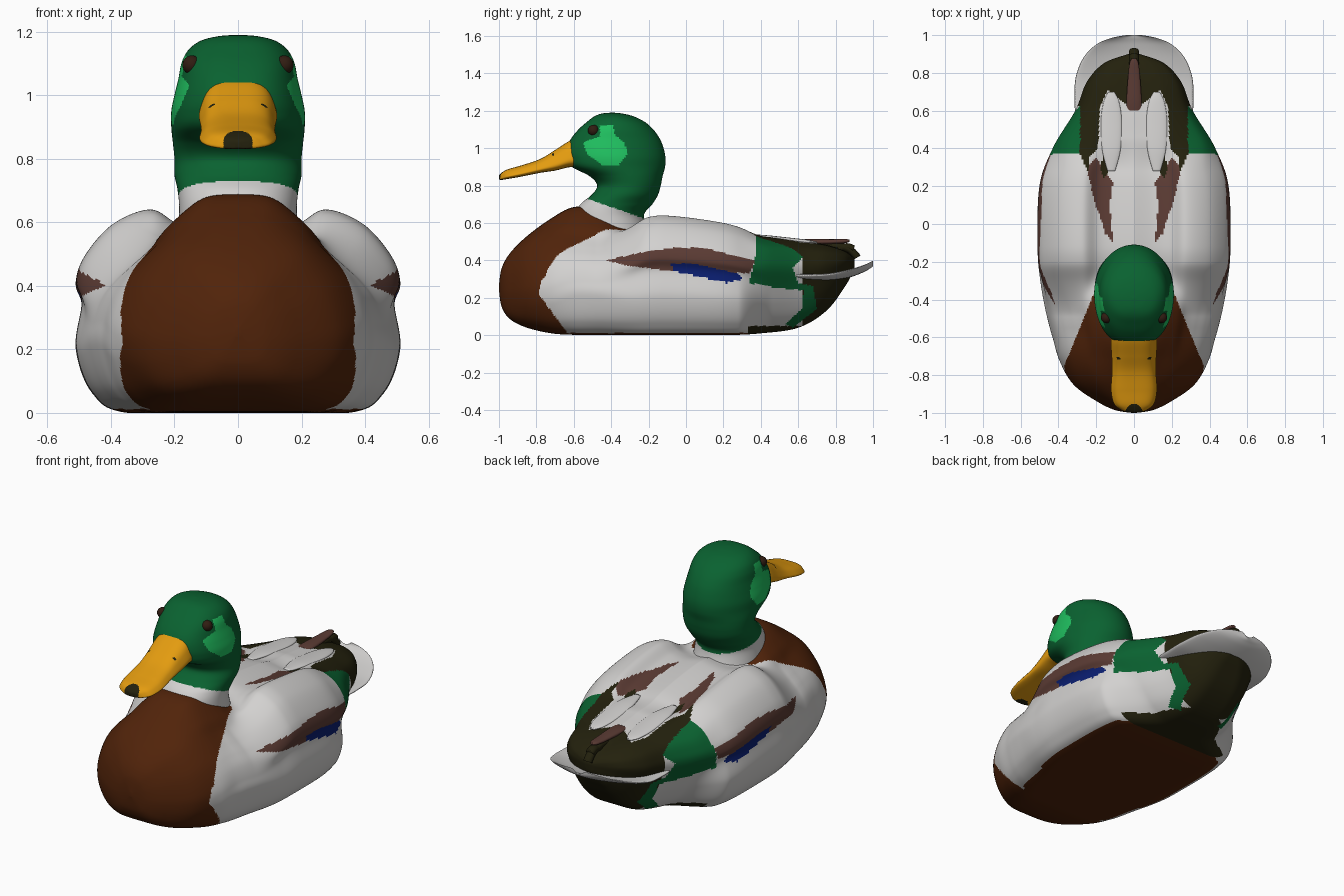
import bpy, bmesh, math

if "Cube" in bpy.data.objects:
    bpy.data.objects.remove(bpy.data.objects["Cube"])

# Colours
COLOURS = {
    "soft_white": (.65, .64, .63), "deep_green": (.003, .122, .03), "bright_green": (.014, .52, .115),
    "chestnut": (.082, .017, .003), "orange": (.77, .33, .005), "dusky_brown": (.105, .044, .034),
    "blue": (.003, .013, .165), "dark_olive": (.017, .015, .004), "eye_brown": (.03, .012, .006)}
NAMES = list(COLOURS)
MATS = []
for n, c in COLOURS.items():
    m = bpy.data.materials.new(n)
    m.diffuse_color = (*c, 1)
    m.use_nodes = True
    m.node_tree.nodes["Principled BSDF"].inputs["Base Color"].default_value = m.diffuse_color
    MATS.append(m)


def spline(pts, n):
    """Catmull-Rom samples through points of any dimension, n per span."""
    out = []
    for i in range(len(pts) - 1):
        a, b, c, d = (pts[max(0, min(len(pts) - 1, i + k))] for k in (-1, 0, 1, 2))
        for s in range(n):
            t = s / n
            out.append(tuple(q + .5 * t * (r - p + t * (2*p - 5*q + 4*r - s4 + t * (3*(q - r) + s4 - p)))
                             for p, q, r, s4 in zip(a, b, c, d)))
    out.append(tuple(pts[-1]))
    return out


def inside(poly, u, v):
    hit = False
    for (a, b), (c, d) in zip(poly, poly[1:] + poly[:1]):
        if (b > v) != (d > v) and u < (c - a) * (v - b) / (d - b) + a:
            hit = not hit
    return hit


def finish(name, bm, rule):
    bmesh.ops.recalc_face_normals(bm, faces=bm.faces)
    for f in bm.faces:
        f.smooth = True
        p = f.calc_center_median()
        f.material_index = NAMES.index(rule(abs(p.x), p.y, p.z))
    me = bpy.data.meshes.new(name)
    bm.to_mesh(me)
    bm.free()
    for m in MATS:
        me.materials.append(m)
    ob = bpy.data.objects.new(name, me)
    bpy.context.collection.objects.link(ob)
    return ob


def loft(name, rings, rule):
    bm = bmesh.new()
    rows = [[bm.verts.new(p) for p in r] for r in rings]
    n = len(rows[0])
    for a, b in zip(rows, rows[1:]):
        for i in range(n):
            j = (i + 1) % n
            bm.faces.new((a[i], a[j], b[j], b[i]))
    bm.faces.new(rows[0])
    bm.faces.new(rows[-1])
    return finish(name, bm, rule)


def smoothstep(a, b, v):
    t = max(0, min(1, (v - a) / (b - a)))
    return t * t * (3 - 2 * t)


def power(v, e):
    return math.copysign(abs(v) ** e, v)


# Body: half sections for chest, shoulder, winged middle and tail, blended along the length
CHEST = [(0, 0), (.5, .01), (.78, .08), (.94, .22), (1, .38), (.97, .52), (.88, .67), (.75, .79),
         (.58, .9), (.4, .96), (.2, .99), (0, 1)]
SHOULDER = [(0, 0), (.64, .005), (.89, .1), (1, .3), (.985, .42), (.93, .53), (.84, .61), (.73, .68),
            (.6, .76), (.48, .86), (.25, .98), (0, 1)]
MIDDLE = [(0, 0), (.68, .0), (.9, .1), (1, .32), (.965, .54), (1, .65), (.94, .78), (.77, .93),
          (.54, 1), (.37, .93), (.2, .92), (0, .95)]
TAIL = [(0, 0), (.38, .01), (.62, .12), (.8, .3), (.92, .5), (1, .66), (.98, .77), (.87, .89),
        (.62, .97), (.4, .99), (.2, .99), (0, 1)]
BODY = [(-1, .24, .27, .01), (-.985, .15, .36, .1), (-.94, .085, .44, .195), (-.85, .04, .53, .32),
        (-.72, .01, .625, .398), (-.6, .002, .685, .43), (-.46, 0, .675, .465), (-.3, 0, .615, .495),
        (-.12, 0, .64, .51), (.2, 0, .6, .5), (.4, .01, .54, .43), (.6, .04, .51, .31),
        (.75, .13, .485, .25), (.85, .26, .45, .16), (.9, .35, .41, .03)]


def body_ring(st):
    y, zb, zt, w = st
    k = [smoothstep(-.85, -.55, y), smoothstep(-.49, -.2, y), smoothstep(.28, .46, y)]
    prof = []
    for a, b, c, d in zip(CHEST, SHOULDER, MIDDLE, TAIL):
        p = a
        for q, t in zip((b, c, d), k):
            p = tuple(m + (n - m) * t for m, n in zip(p, q))
        prof.append(p)
    half = [(max(u, 0) * w, y, max(zb, 0) + max(v, 0) * (zt - max(zb, 0))) for u, v in spline(prof, 10)]
    return half + [(-x, yy, z) for x, yy, z in half[-2:0:-1]]


BREAST = [(-1.1, -.1), (-.62, -.1), (-.64, .02), (-.7, .1), (-.79, .22), (-.77, .3), (-.65, .38),
          (-.5, .46), (-.42, .49), (-.28, .6), (-.3, .72), (-1.1, .72)]
STRIPE = [(-.43, .4), (-.25, .44), (-.05, .47), (.1, .465), (.37, .4), (.34, .33), (.2, .34),
          (-.05, .34), (-.3, .37)]
SPECULUM = [(-.08, .385), (.05, .38), (.28, .33), (.3, .3), (.22, .28), (.08, .31), (-.07, .345)]
GREEN_PATCH = [(.34, .28), (.37, .42), (.38, .6), (.62, .6), (.63, .42), (.57, .36), (.6, .28),
               (.68, .26), (.7, .14), (.57, .04), (.53, .06), (.62, .14), (.63, .24), (.5, .25)]
DARK_TOP = [(-.01, .95), (-.01, .64), (.05, .64), (.14, .71), (.18, .62), (.19, .4), (.24, .35),
            (.24, .27), (.29, .38), (.29, .62), (.4, .95)]
DARK_NOTCH = [(.11, .32), (.16, .24), (.18, .3), (.14, .42)]
BROWN_TOP = [(.11, -.1), (.13, .1), (.11, .22), (.2, .35), (.25, .3), (.21, .12), (.15, -.05)]


def body_colour(x, y, z):
    if inside(BREAST, y, z) and (y < -.8 or z < .3 or x < .225 - .41 * (y + .4)):
        return "chestnut"
    if z > .4 and x < .285:
        if inside(DARK_TOP, x, y) or inside(DARK_NOTCH, x, y):
            return "dark_olive"
        return "dusky_brown" if inside(BROWN_TOP, x, y) else "soft_white"
    if z < .012 and y < .33:
        return "chestnut"
    if inside(GREEN_PATCH, y, z):
        return "deep_green"
    if y > .62 or (y > .33 and z < .05):
        return "dark_olive"
    if x > .3 and inside(SPECULUM, y, z):
        return "blue"
    if x > .3 and inside(STRIPE, y, z):
        return "dusky_brown"
    return "soft_white"


loft("body", [body_ring(s) for s in spline(BODY, 22)], body_colour)

# Head and neck: stacked level sections (height, front, back, half width)
HEAD = [(.54, -.6, -.2, .19), (.64, -.595, -.225, .185), (.7, -.565, -.18, .19), (.75, -.505, -.15, .2),
        (.8, -.475, -.135, .2), (.85, -.515, -.125, .205), (.9, -.61, -.112, .21), (.95, -.635, -.11, .21),
        (1, -.635, -.12, .2), (1.05, -.615, -.14, .188), (1.1, -.575, -.175, .178),
        (1.14, -.53, -.22, .158), (1.17, -.49, -.28, .12), (1.185, -.45, -.34, .065), (1.19, -.4, -.39, .005)]


def head_ring(st):
    z, f, b, w = st
    ring = []
    for i in range(160):
        a = i * math.tau / 160
        s, c = math.sin(a), math.cos(a)
        e = 1 if s > 0 else .86 - .14 * smoothstep(.82, .92, z)
        ring.append((w * power(c, e), (f + b) / 2 + (b - f) / 2 * s, z))
    return ring


CHEEK = [(-.55, 1.03), (-.53, .97), (-.45, .91), (-.36, .91), (-.31, .97), (-.33, 1.03), (-.38, 1.07),
         (-.39, 1.125), (-.46, 1.12), (-.46, 1.06), (-.5, 1.05)]


def head_colour(x, y, z):
    if z < .61 - .45 * (y + .45) and y < -.35 and z < .675:
        return "chestnut"
    if z < .63 - .345 * (y + .24):
        return "soft_white"
    return "bright_green" if x > .1 and inside(CHEEK, y, z) else "deep_green"


loft("head_and_neck", [head_ring(s) for s in spline(HEAD, 12)], head_colour)

# Bill: flattened sections, narrower on top (y, bottom, top, half width)
BILL = [(-.58, .9, 1.06, .125), (-.63, .897, 1.035, .127), (-.7, .88, .99, .122), (-.78, .868, .942, .12),
        (-.88, .848, .908, .125), (-.95, .836, .888, .11), (-.98, .831, .873, .078),
        (-.995, .831, .861, .042), (-1, .835, .852, .01)]


def bill_ring(st):
    y, zb, zt, w = st
    ring = []
    for i in range(72):
        a = i * math.tau / 72
        c, s = power(math.cos(a), .6), power(math.sin(a), .6)
        ring.append((w * c * (.9 - .2 * s), y, (zb + zt) / 2 + (zt - zb) / 2 * s))
    return ring


def bill_colour(x, y, z):
    nail = math.hypot(x, y + 1) < .046
    nostril = x > .03 and math.hypot(y + .71, z - .965) < .007
    return "dark_olive" if nail or nostril else "orange"


loft("bill", [bill_ring(s) for s in spline(BILL, 14)], bill_colour)

# Eyes
for side, label in ((1, "right"), (-1, "left")):
    bm = bmesh.new()
    bmesh.ops.create_uvsphere(bm, u_segments=20, v_segments=12, radius=.03)
    bmesh.ops.translate(bm, verts=bm.verts, vec=(side * .145, -.495, 1.095))
    finish(label + "_eye", bm, lambda x, y, z: "eye_brown")


# Flat feathers: lens-shaped sections (y, z, half width, half thickness)
def feather(name, stations, colour, lift=0, shift=0):
    rings = []
    for y, z, w, h in spline(stations, 8):
        ring = []
        for i in range(40):
            a = i * math.tau / 40
            c = math.cos(a)
            ring.append((shift + w * c, y, z + lift * c * c + h * power(math.sin(a), .8)))
        rings.append(ring)
    loft(name, rings, lambda *p: colour)


feather("tail_fan", [(.47, .295, .1, .012), (.52, .295, .23, .018), (.58, .295, .305, .022), (.68, .295, .314, .022),
                     (.78, .302, .308, .02), (.88, .325, .268, .015), (.95, .348, .2, .011),
                     (.985, .365, .12, .008), (1, .373, .04, .005)], "soft_white", .025)
feather("rump_feather", [(.6, .495, .04, .015), (.66, .498, .04, .016), (.78, .5, .032, .013),
                         (.85, .503, .024, .011), (.875, .505, .012, .006)], "dusky_brown")
for side, label in ((1, "right"), (-1, "left")):
    feather(label + "_wing_tip", [(.28, .53, .02, .008), (.4, .525, .05, .012), (.55, .51, .055, .012),
                                  (.65, .5, .04, .01), (.7, .495, .015, .005)], "soft_white", 0, side * .12)

# Curled tail feathers
for name, path in (("lower_curl", [(.68, .465), (.8, .475), (.87, .46), (.905, .43), (.915, .415)]),
                   ("upper_curl", [(.7, .46), (.8, .46), (.86, .472), (.895, .46)])):
    rings = []
    pts = spline(path, 6)
    for k, (y, z) in enumerate(pts):
        a, b = pts[max(k - 1, 0)], pts[min(k + 1, len(pts) - 1)]
        t = math.atan2(b[1] - a[1], b[0] - a[0])
        rings.append([(.026 * math.cos(q), y - .02 * math.sin(q) * math.sin(t),
                       z + .02 * math.sin(q) * math.cos(t))
                      for q in (i * math.tau / 16 for i in range(16))])
    loft(name, rings, lambda *p: "dark_olive")
